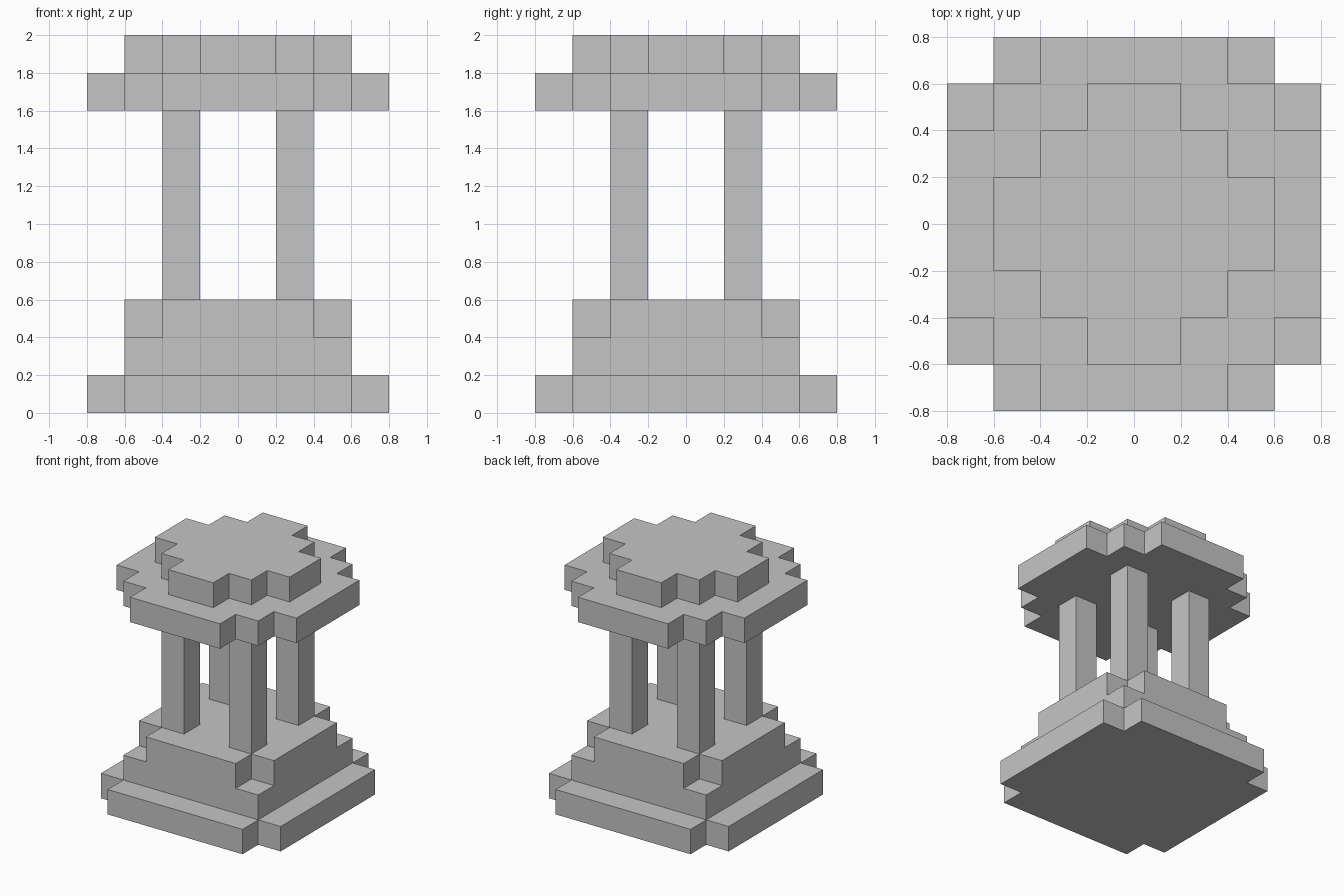
import bpy
import bmesh

default_cube = bpy.data.objects.get("Cube")
if default_cube:
    bpy.data.objects.remove(default_cube, do_unlink=True)

STEP = 0.2  # size of one block

stone = bpy.data.materials.new("grey stone")
stone.use_nodes = True
grey = (0.56, 0.56, 0.56, 1)
stone.diffuse_color = grey
stone.node_tree.nodes["Principled BSDF"].inputs["Base Color"].default_value = grey


def stepped_outline(corners):
    """Turn one quarter's outer corners (in blocks) into a closed stepped outline."""
    quarter = []
    for i, (x, y) in enumerate(corners):
        quarter.append((x, y))
        if i + 1 < len(corners):
            quarter.append((corners[i + 1][0], y))
    outline = []
    for _ in range(4):
        outline += quarter
        quarter = [(-y, x) for x, y in quarter]
    return outline


def slab(name, outline, bottom, top, centre=(0, 0)):
    """Extrude an outline between two heights, all measured in blocks."""
    bm = bmesh.new()
    verts = [bm.verts.new((x * STEP, y * STEP, 0)) for x, y in outline]
    face = bm.faces.new(verts)
    result = bmesh.ops.extrude_face_region(bm, geom=[face])
    raised = [v for v in result["geom"] if isinstance(v, bmesh.types.BMVert)]
    bmesh.ops.translate(bm, verts=raised, vec=(0, 0, (top - bottom) * STEP))
    bmesh.ops.recalc_face_normals(bm, faces=bm.faces)
    mesh = bpy.data.meshes.new(name)
    bm.to_mesh(mesh)
    bm.free()
    mesh.materials.append(stone)
    obj = bpy.data.objects.new(name, mesh)
    obj.location = (centre[0] * STEP, centre[1] * STEP, bottom * STEP)
    bpy.context.collection.objects.link(obj)


# Stepped base
slab("base_step", stepped_outline([(4, 3), (3, 4)]), 0, 1)
slab("plinth_lower", stepped_outline([(3, 3)]), 1, 2)
slab("plinth_upper", stepped_outline([(3, 2), (2, 3)]), 2, 3)

# Four square pillars
for side, x in (("right", -1.5), ("left", 1.5)):
    for end, y in (("front", -1.5), ("back", 1.5)):
        slab(f"pillar_{end}_{side}", stepped_outline([(0.5, 0.5)]), 3, 8, (x, y))

# Two rounded roof tiers
slab("roof_lower", stepped_outline([(4, 2), (3, 3), (2, 4)]), 8, 9)
slab("roof_upper", stepped_outline([(3, 1), (2, 2), (1, 3)]), 9, 10)
